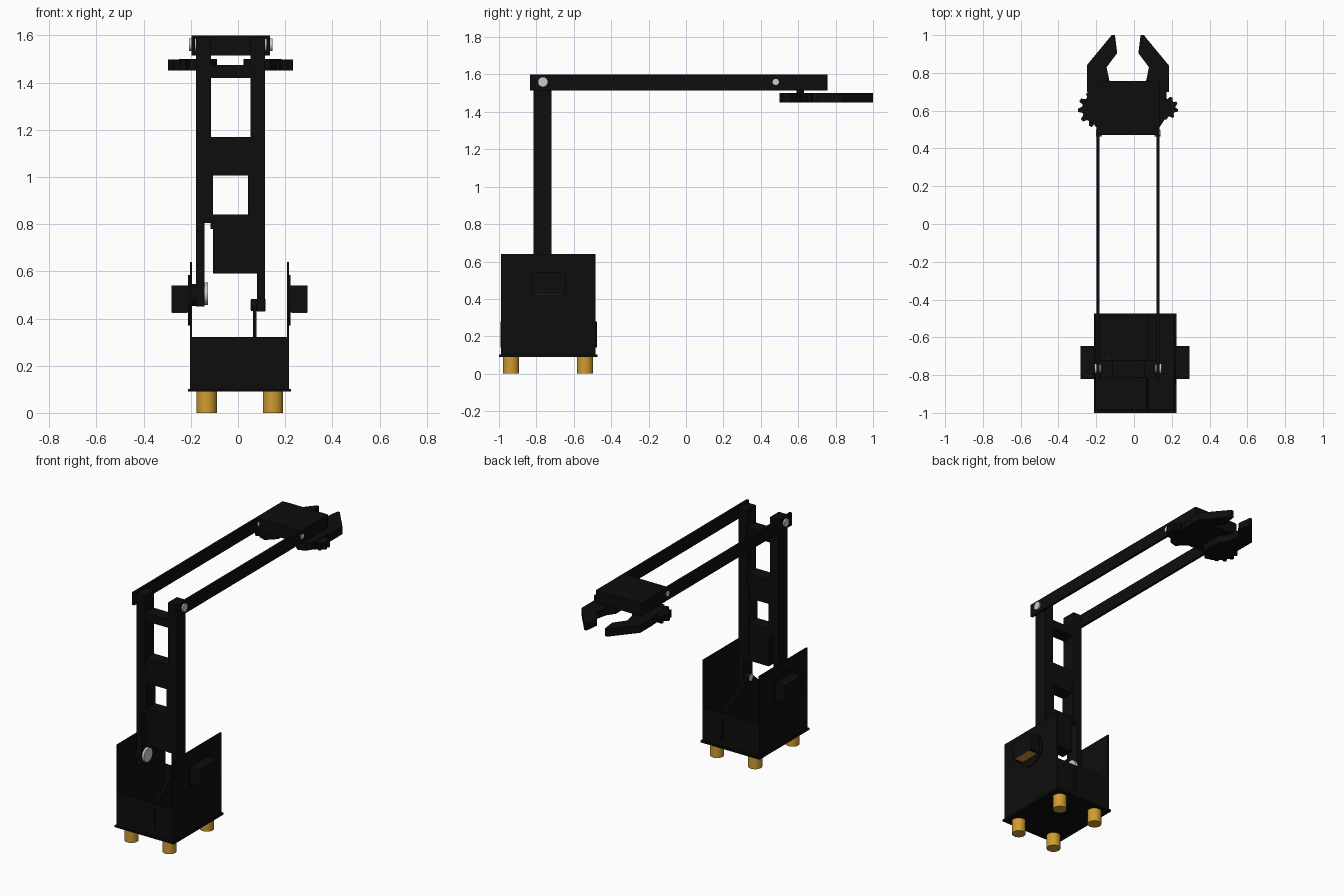
import bpy, bmesh, math
from mathutils import Matrix, Vector

if "Cube" in bpy.data.objects:
    bpy.data.objects.remove(bpy.data.objects["Cube"])


def material(name, rgb):
    m = bpy.data.materials.new(name)
    m.diffuse_color = (*rgb, 1)
    m.use_nodes = True
    m.node_tree.nodes["Principled BSDF"].inputs["Base Color"].default_value = m.diffuse_color
    return m


BLACK = material("black", (0.004, 0.004, 0.004))
GOLD = material("gold", (0.62, 0.33, 0.03))
STEEL = material("steel", (0.6, 0.6, 0.6))


def finish(bm, name, mat, smooth=False):
    bmesh.ops.recalc_face_normals(bm, faces=bm.faces)
    me = bpy.data.meshes.new(name)
    bm.to_mesh(me)
    bm.free()
    me.materials.append(mat)
    ob = bpy.data.objects.new(name, me)
    bpy.context.collection.objects.link(ob)
    if smooth:
        bpy.ops.object.select_all(action='DESELECT')
        ob.select_set(True)
        bpy.context.view_layer.objects.active = ob
        bpy.ops.object.shade_smooth_by_angle(angle=math.radians(35))
    return ob


def box(name, x, y, z, mat=BLACK):
    """Box from (min, max) ranges."""
    bm = bmesh.new()
    size = [r[1] - r[0] for r in (x, y, z)]
    mid = [(r[0] + r[1]) / 2 for r in (x, y, z)]
    bmesh.ops.create_cube(bm, size=1, matrix=Matrix.Translation(mid) @ Matrix.Diagonal((*size, 1)))
    return finish(bm, name, mat)


def rod(name, start, end, r, mat, segments=32):
    """Cylinder between two points."""
    a, b = Vector(start), Vector(end)
    rot = (b - a).to_track_quat('Z', 'Y').to_matrix().to_4x4()
    bm = bmesh.new()
    bmesh.ops.create_cone(bm, cap_ends=True, segments=segments, radius1=r, radius2=r,
                          depth=(b - a).length, matrix=Matrix.Translation((a + b) / 2) @ rot)
    return finish(bm, name, mat, True)


def plate(name, points, axis, lo, hi, mat=BLACK):
    """Extrude a 2D outline along x (points are y,z) or z (points are x,y)."""
    bm = bmesh.new()
    co = [(lo, p, q) if axis == 'x' else (p, q, lo) for p, q in points]
    f = bm.faces.new([bm.verts.new(c) for c in co])
    ext = bmesh.ops.extrude_face_region(bm, geom=[f])
    d = (hi - lo, 0, 0) if axis == 'x' else (0, 0, hi - lo)
    bmesh.ops.translate(bm, vec=d, verts=[v for v in ext['geom'] if isinstance(v, bmesh.types.BMVert)])
    return finish(bm, name, mat)


# Feet and open base tray
for x in (-0.133, 0.148):
    for y in (-0.935, -0.54):
        rod("foot", (x, y, 0), (x, y, 0.092), 0.043, GOLD)
box("base_plate", (-0.212, 0.225), (-1.0, -0.473), (0.09, 0.102))
box("front_wall", (-0.2, 0.212), (-0.99, -0.98), (0.1, 0.322))
box("back_wall", (-0.2, 0.212), (-0.495, -0.485), (0.1, 0.322))

# Side walls with a mounting disc and a motor on each
for side, x, d in (("left", -0.202, -1), ("right", 0.214, 1)):
    def span(p, q):
        return tuple(sorted((x + d * p, x + d * q)))
    box(side + "_wall", span(-0.006, 0.002), (-0.99, -0.485), (0.1, 0.64))
    rod(side + "_mounting_disc", (x, -0.73, 0.478), (x + d * 0.009, -0.73, 0.478), 0.107, BLACK, 48)
    box(side + "_motor", span(0.0, 0.08), (-0.82, -0.645), (0.426, 0.54))
    box(side + "_motor_underside", span(0.014, 0.078), (-0.8, -0.665), (0.424, 0.427), GOLD)

# Triangular bearing support, tabbed through the front and back walls
apex = [(-0.765 + 0.03 * math.cos(math.radians(a)), 0.452 + 0.03 * math.sin(math.radians(a)))
        for a in range(20, 161, 20)]
plate("bearing_support", [(-0.993, 0.14), (-0.982, 0.14), (-0.982, 0.1), (-0.493, 0.1), (-0.493, 0.14),
                          (-0.477, 0.14), (-0.477, 0.28), (-0.493, 0.28), (-0.493, 0.3)] + apex +
      [(-0.982, 0.3), (-0.982, 0.28), (-0.993, 0.28)], 'x', 0.064, 0.078)

# Shoulder pivots
rod("shoulder_shaft", (-0.2, -0.765, 0.5), (-0.144, -0.765, 0.5), 0.046, BLACK)
rod("shoulder_shaft_cap", (-0.144, -0.765, 0.505), (-0.127, -0.765, 0.505), 0.047, STEEL)
rod("shoulder_bolt", (0.056, -0.765, 0.457), (0.116, -0.765, 0.457), 0.026, BLACK)
rod("shoulder_bolt_head", (0.054, -0.765, 0.457), (0.064, -0.765, 0.457), 0.022, STEEL)

# Upright ladder arm: outer rails, thicker inner rails and cross panels
Y = (-0.815, -0.72)
box("left_rail", (-0.178, -0.142), Y, (0.45, 1.59))
box("right_rail", (0.08, 0.115), Y, (0.43, 1.59))
box("left_inner_rail", (-0.145, -0.115), Y, (0.805, 1.59))
box("right_inner_rail", (0.053, 0.082), Y, (0.59, 1.59))
box("left_inner_lip", (-0.117, -0.106), Y, (0.78, 1.1))
box("right_inner_lip", (0.042, 0.055), Y, (0.6, 1.1))
for name, z in (("lower_panel", (0.59, 0.84)), ("middle_panel", (1.007, 1.17)), ("upper_panel", (1.42, 1.475))):
    box(name, (-0.117 if z[0] > 0.8 else -0.106, 0.082), (-0.812, -0.723), z)

# Forearm bars with elbow and wrist bolts
for side, x, d in (("left", -0.19, -1), ("right", 0.128, 1)):
    box(side + "_forearm_bar", (x - 0.008, x + 0.008), (-0.835, 0.755), (1.515, 1.6))
    rod(side + "_elbow_bolt", (x - d * 0.065, -0.765, 1.56), (x + d * 0.018, -0.765, 1.56), 0.027, STEEL)
    rod(side + "_wrist_bolt", (x - d * 0.02, 0.48, 1.56), (x + d * 0.012, 0.48, 1.56), 0.017, STEEL)

# Hand block
box("hand_block", (-0.183, 0.121), (0.47, 0.757), (1.515, 1.6))

# Gripper: two bent fingers, mirrored about x = -0.033, with toothed gears
finger = [(-0.068, 1.0), (-0.056, 0.905), (-0.112, 0.83), (-0.097, 0.757), (-0.06, 0.7), (-0.06, 0.56),
          (-0.12, 0.5), (-0.17, 0.515), (-0.2, 0.56), (-0.205, 0.7), (-0.217, 0.70), (-0.217, 0.84), (-0.085, 1.0)]
for side, s in (("left", 1), ("right", -1)):
    plate(side + "_finger", [(-0.033 + s * p, q) for p, q in finger], 'z', 1.45, 1.5)
for side, cx, cy, r, n in (("left", -0.197, 0.61, 0.1, 11), ("right", 0.172, 0.615, 0.062, 9)):
    teeth = []
    for i in range(n):
        for k, f in ((0, 0.78), (0.25, 0.78), (0.5, 1), (0.8, 1)):
            t = math.tau * (i + k) / n
            teeth.append((cx + r * f * math.cos(t), cy + r * f * math.sin(t)))
    plate(side + "_gear", teeth, 'z', 1.452, 1.498)
    px = -0.14 if side == "left" else 0.075
    rod(side + "_finger_pin", (px, 0.61, 1.49), (px, 0.61, 1.52), 0.02, BLACK)
